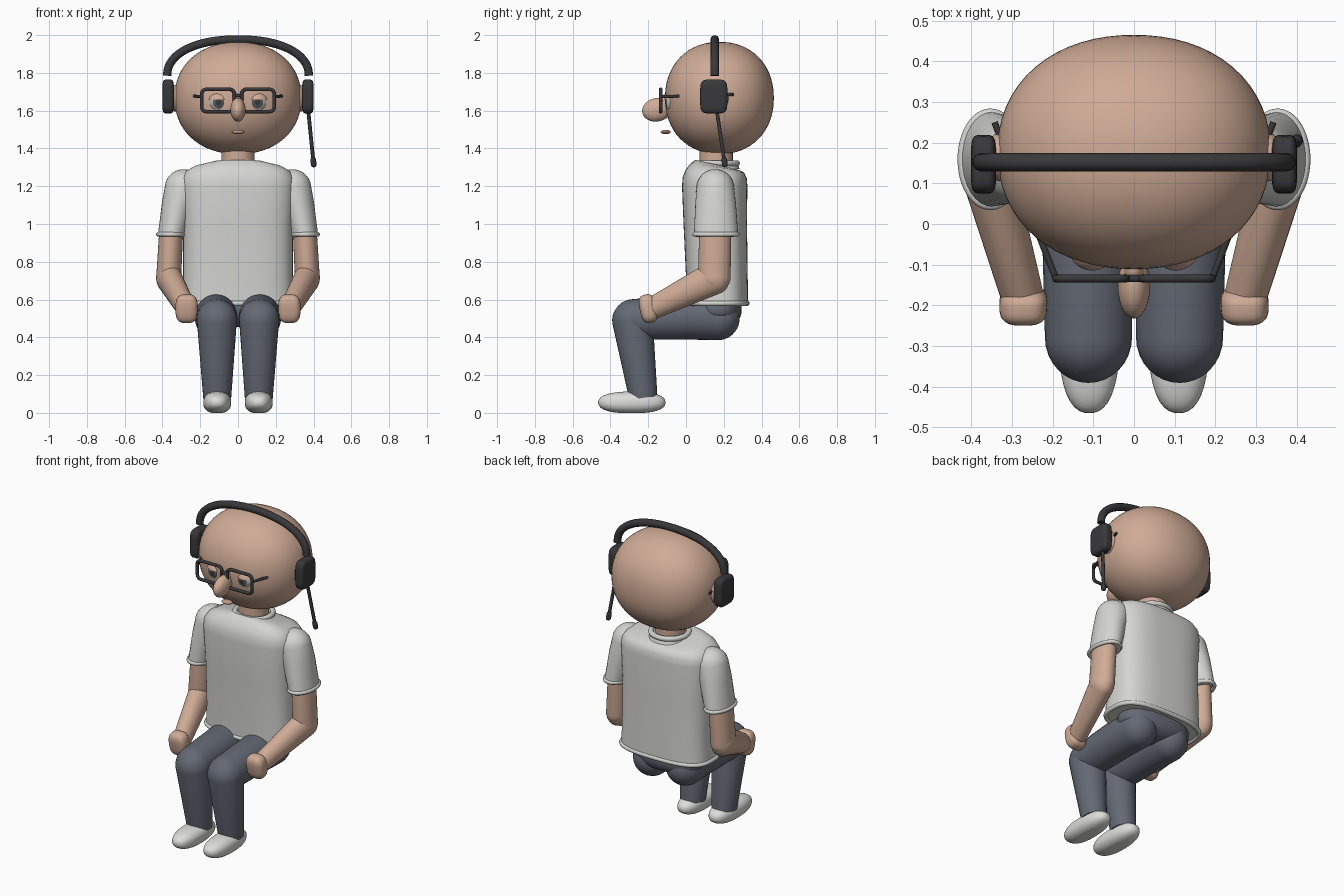
import bpy, bmesh, math
from mathutils import Vector, Matrix

if "Cube" in bpy.data.objects:
    bpy.data.objects.remove(bpy.data.objects["Cube"])


def material(name, rgb):
    m = bpy.data.materials.new(name)
    m.diffuse_color = (*rgb, 1)
    m.use_nodes = True
    m.node_tree.nodes["Principled BSDF"].inputs["Base Color"].default_value = m.diffuse_color
    return m


SKIN = material("skin", (0.63, 0.41, 0.305))
LIP = material("lip", (0.55, 0.31, 0.25))
SHIRT = material("light_grey_shirt", (0.66, 0.66, 0.64))
PANTS = material("slate_pants", (0.125, 0.14, 0.175))
DARK = material("dark_plastic", (0.04, 0.04, 0.043))
SHOE = material("off_white_shoe", (0.72, 0.72, 0.70))
WHITE = material("eye_white", (0.55, 0.55, 0.52))
IRIS = material("grey_iris", (0.10, 0.12, 0.13))


def add(name, bm, *mats):
    bmesh.ops.recalc_face_normals(bm, faces=bm.faces)
    me = bpy.data.meshes.new(name)
    bm.to_mesh(me)
    bm.free()
    for m in mats:
        me.materials.append(m)
    ob = bpy.data.objects.new(name, me)
    bpy.context.collection.objects.link(ob)
    return ob


def oval(a, rx, ry, n):
    c, s = math.cos(a), math.sin(a)
    return (math.copysign(abs(c) ** (2 / n), c) * rx,
            math.copysign(abs(s) ** (2 / n), s) * ry)


def ball(name, c, r, mat, n=2.0, rot=0.0, seg=40):
    """Ellipsoid, boxier as n grows, tilted about x."""
    bm = bmesh.new()
    bmesh.ops.create_uvsphere(bm, u_segments=seg, v_segments=seg // 2, radius=1)
    turn = Matrix.Rotation(math.radians(rot), 3, 'X')
    for v in bm.verts:
        k = sum(abs(t) ** n for t in v.co) ** (1 / n)
        v.co = turn @ Vector([t / k * q for t, q in zip(v.co, r)]) + Vector(c)
    return add(name, bm, mat)


def loft(name, stations, mat, n=2.0, dome=(False, False), seg=32):
    """Skin oval rings (x, y, z, width, depth) along a path, with optional domed ends."""
    st = [(Vector(s[:3]), s[3], s[4]) for s in stations]
    tans = [(st[min(i + 1, len(st) - 1)][0] - st[max(i - 1, 0)][0]).normalized()
            for i in range(len(st))]
    rings = [(p, a, b, t) for (p, a, b), t in zip(st, tans)]
    for end, on in enumerate(dome):
        if on:
            p, a, b, t = rings[-1 if end else 0]
            sign = 1 if end else -1
            extra = []
            for k in range(1, 9):
                g = k * math.pi / 2 / 8.2
                extra.append((p + t * sign * (a + b) / 2 * math.sin(g),
                              a * math.cos(g), b * math.cos(g), t))
            rings = rings + extra if end else extra[::-1] + rings
    bm = bmesh.new()
    loops = []
    for p, a, b, t in rings:
        u = (Vector((1, 0, 0)) - t * t.x).normalized()
        v = t.cross(u)
        loop = []
        for i in range(seg):
            x, y = oval(2 * math.pi * i / seg, a, b, n)
            loop.append(bm.verts.new(p + u * x + v * y))
        loops.append(loop)
    for l0, l1 in zip(loops, loops[1:]):
        for i in range(seg):
            j = (i + 1) % seg
            bm.faces.new((l0[i], l0[j], l1[j], l1[i]))
    bm.faces.new(loops[0])
    bm.faces.new(loops[-1])
    return add(name, bm, mat)


def tube(name, pts, r, mat, closed=False):
    cu = bpy.data.curves.new(name, 'CURVE')
    cu.dimensions = '3D'
    cu.bevel_depth, cu.bevel_resolution, cu.use_fill_caps = r, 3, True
    sp = cu.splines.new('POLY')
    sp.points.add(len(pts) - 1)
    for q, p in zip(sp.points, pts):
        q.co = (*p, 1)
    sp.use_cyclic_u = closed
    tmp = bpy.data.objects.new(name + "_path", cu)
    bpy.context.collection.objects.link(tmp)
    dg = bpy.context.evaluated_depsgraph_get()
    me = bpy.data.meshes.new_from_object(tmp.evaluated_get(dg))
    bpy.data.objects.remove(tmp)
    me.materials.clear()
    me.materials.append(mat)
    ob = bpy.data.objects.new(name, me)
    bpy.context.collection.objects.link(ob)


def hoop(name, c, rx, ry, r, mat, n=2.0, count=48):
    pts = []
    for i in range(count):
        x, y = oval(2 * math.pi * i / count, rx, ry, n)
        pts.append((c[0] + x, c[1] + y, c[2]))
    tube(name, pts, r, mat, True)


# Head, nose, mouth and neck
ball("head", (0, 0.177, 1.667), (0.336, 0.288, 0.297), SKIN, 2.15, seg=64)
ball("nose", (0, -0.153, 1.605), (0.04, 0.08, 0.062), SKIN, rot=12)
ball("nose_bridge", (0, -0.112, 1.64), (0.025, 0.035, 0.045), SKIN)
ball("mouth", (0, -0.108, 1.487), (0.035, 0.027, 0.011), LIP, seg=24)
loft("neck", [(0, 0.16, 1.28, 0.088, 0.088), (0, 0.16, 1.42, 0.088, 0.088)], SKIN)

# Shirt body with hem and collar
loft("shirt", [(0, 0.165, 0.575, 0.297, 0.163), (0, 0.164, 0.7, 0.29, 0.163),
               (0, 0.155, 1.0, 0.29, 0.168), (0, 0.152, 1.2, 0.302, 0.173),
               (0, 0.152, 1.245, 0.298, 0.17), (0, 0.153, 1.28, 0.275, 0.155),
               (0, 0.155, 1.302, 0.23, 0.132), (0, 0.158, 1.315, 0.15, 0.11)],
     SHIRT, n=2.9, seg=64)
hoop("shirt_hem", (0, 0.165, 0.58), 0.295, 0.158, 0.014, SHIRT, 2.9, 64)
loft("collar_base", [(0, 0.16, 1.29, 0.125, 0.125), (0, 0.16, 1.325, 0.11, 0.11)], SHIRT)
hoop("collar", (0, 0.16, 1.322), 0.11, 0.11, 0.016, SHIRT)

# Pelvis
ball("pelvis", (0, 0.17, 0.55), (0.235, 0.125, 0.095), PANTS, 2.4)

for s, side in ((1, "right"), (-1, "left")):
    # Sleeve, arm and hand
    loft("sleeve_" + side, [(s * 0.288, 0.155, 1.19, 0.1, 0.1), (s * 0.318, 0.157, 1.1, 0.086, 0.108),
                            (s * 0.352, 0.159, 0.94, 0.072, 0.117)], SHIRT, dome=(True, False))
    hoop("cuff_" + side, (s * 0.353, 0.159, 0.945), 0.069, 0.113, 0.012, SHIRT)
    loft("upper_arm_" + side, [(s * 0.353, 0.155, 0.98, 0.063, 0.085),
                               (s * 0.367, 0.15, 0.715, 0.066, 0.086)], SKIN, dome=(False, True))
    loft("forearm_" + side, [(s * 0.366, 0.15, 0.715, 0.067, 0.088),
                             (s * 0.278, -0.165, 0.56, 0.053, 0.06)], SKIN, dome=(True, True))
    ball("hand_" + side, (s * 0.272, -0.2, 0.552), (0.059, 0.045, 0.076), SKIN, 3.0, rot=12)

    # Leg and shoe
    loft("thigh_" + side, [(s * 0.115, 0.17, 0.5, 0.113, 0.115), (s * 0.115, 0.02, 0.508, 0.112, 0.12),
                           (s * 0.112, -0.28, 0.495, 0.107, 0.107)], PANTS, dome=(True, True))
    loft("shin_" + side, [(s * 0.112, -0.283, 0.49, 0.106, 0.108),
                          (s * 0.11, -0.226, 0.08, 0.074, 0.075)], PANTS, dome=(True, False))
    shoe = ball("shoe_" + side, (s * 0.11, -0.287, 0.055), (0.074, 0.178, 0.058), SHOE, 2.4)
    for v in shoe.data.vertices:
        v.co.z = max(v.co.z, 0.0)

    # Ear and headset cup
    ball("ear_" + side, (s * 0.33, 0.165, 1.665), (0.035, 0.06, 0.07), SKIN)
    ball("ear_cup_" + side, (s * 0.37, 0.147, 1.675), (0.031, 0.072, 0.09), DARK, 5)

    # Eye coloured by angle from its forward pole
    bm = bmesh.new()
    bmesh.ops.create_uvsphere(bm, u_segments=32, v_segments=32, radius=0.055)
    bmesh.ops.rotate(bm, verts=bm.verts, matrix=Matrix.Rotation(math.pi / 2, 3, 'X'))
    for f in bm.faces:
        a = math.degrees(f.calc_center_median().angle(Vector((0, -1, 0))))
        f.material_index = 2 if a < 14 else 1 if a < 31 else 0
    bmesh.ops.translate(bm, verts=bm.verts, vec=(s * 0.103, -0.056, 1.645))
    add("eye_" + side, bm, WHITE, IRIS, DARK)

    # Drooping upper eyelid
    bm = bmesh.new()
    bmesh.ops.create_uvsphere(bm, u_segments=32, v_segments=20, radius=0.06)
    bmesh.ops.bisect_plane(bm, geom=bm.verts[:] + bm.edges[:] + bm.faces[:],
                           plane_co=(0, 0, 0.012), plane_no=(0, 0, 1), clear_inner=True)
    bmesh.ops.holes_fill(bm, edges=[e for e in bm.edges if e.is_boundary])
    bmesh.ops.translate(bm, verts=bm.verts, vec=(s * 0.103, -0.056, 1.647))
    add("eyelid_" + side, bm, SKIN)

    # Glasses rim with rounded corners, and temple
    rim = []
    for cx, cz, a0 in ((1, 1, 0), (-1, 1, 90), (-1, -1, 180), (1, -1, 270)):
        for k in range(5):
            a = math.radians(a0 + k * 22.5)
            rim.append((s * 0.106 + cx * 0.062 + 0.024 * math.cos(a), -0.134,
                        1.654 + cz * 0.035 + 0.024 * math.sin(a)))
    tube("glasses_rim_" + side, rim, 0.01, DARK, True)
    tube("glasses_temple_" + side, [(s * 0.192, -0.134, 1.674), (s * 0.343, 0.25, 1.686)], 0.008, DARK)

tube("glasses_bridge", [(-0.025, -0.134, 1.68), (0.025, -0.134, 1.68)], 0.009, DARK)

# Headset band and microphone boom
band = []
for i in range(41):
    x, z = oval(math.pi * i / 40, 0.375, 0.192, 2.2)
    band.append((x, 0.152, 1.785 + z))
tube("headset_band", band, 0.023, DARK)
tube("microphone_boom", [(0.37, 0.16, 1.62), (0.4, 0.205, 1.32)], 0.01, DARK)
loft("microphone_tip", [(0.398, 0.202, 1.34, 0.015, 0.015), (0.401, 0.206, 1.315, 0.015, 0.015)],
     DARK, dome=(True, True), seg=16)

# Smooth shading with crisp edges
for ob in bpy.context.scene.objects:
    ob.select_set(True)
    bpy.context.view_layer.objects.active = ob
bpy.ops.object.shade_smooth_by_angle(angle=math.radians(40))
